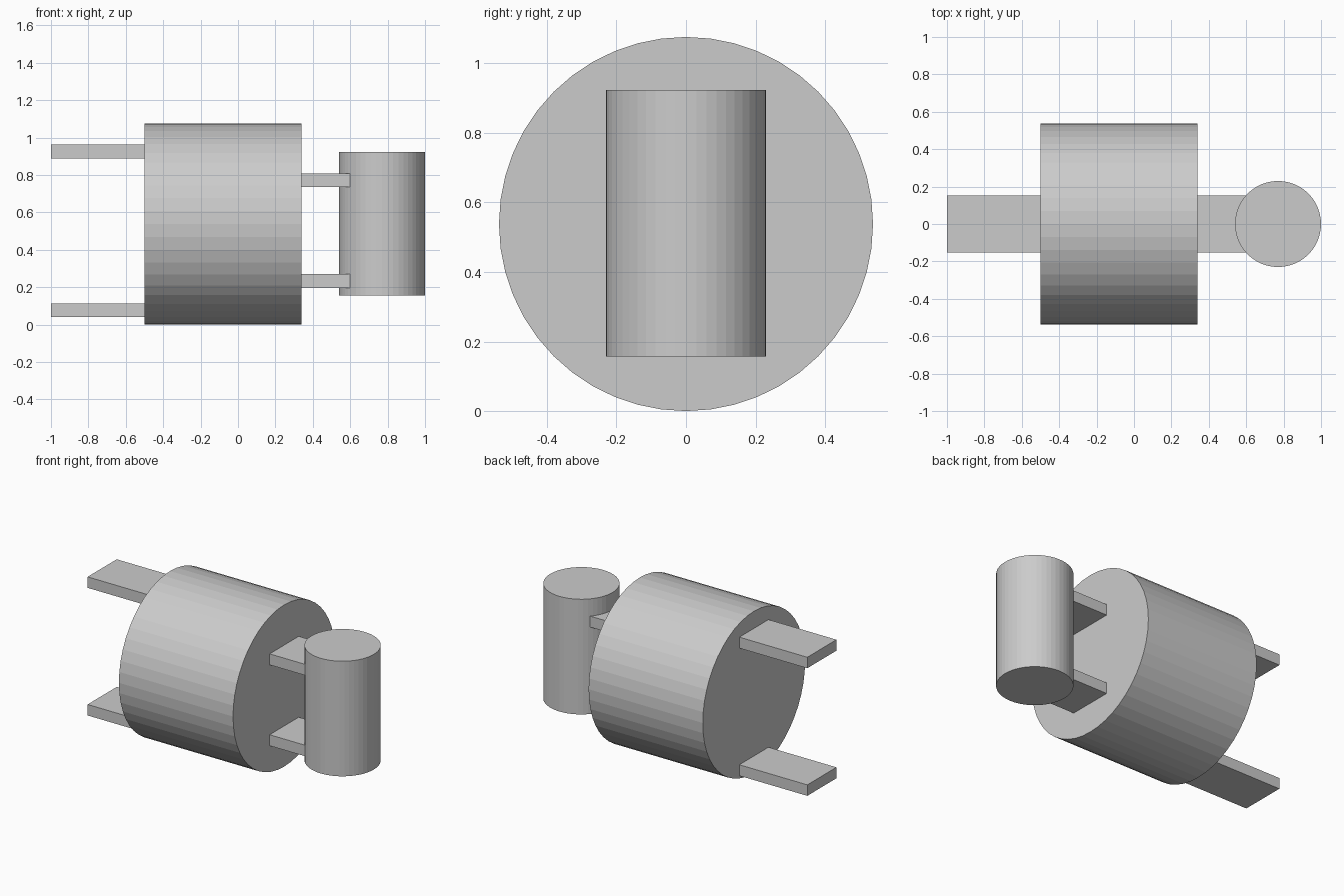
import bpy
from math import pi

if "Cube" in bpy.data.objects:
    bpy.data.objects.remove(bpy.data.objects["Cube"])


def cylinder(name, radius, length, location, rotation=(0, 0, 0)):
    bpy.ops.mesh.primitive_cylinder_add(vertices=48, radius=radius, depth=length,
                                        location=location, rotation=rotation)
    bpy.context.object.name = name


def bar(name, x0, x1, z0, z1, half_width=0.153):
    bpy.ops.mesh.primitive_cube_add(size=1, location=((x0 + x1) / 2, 0, (z0 + z1) / 2))
    ob = bpy.context.object
    ob.name = name
    ob.scale = (x1 - x0, half_width * 2, z1 - z0)


# Large drum lying along x
cylinder("main_drum", 0.538, 0.84, (-0.08, 0, 0.538), (0, pi / 2, 0))

# Upright cylinder at the right end
cylinder("upright_cylinder", 0.23, 0.766, (0.77, 0, 0.54))

# Flat mounting bars on both sides of the drum
for level, z in (("lower", 0.04), ("upper", 0.889)):
    bar(level + "_left_bar", -1.0, -0.48, z, z + 0.073)
for level, z in (("lower", 0.197), ("upper", 0.735)):
    bar(level + "_right_bar", 0.32, 0.60, z, z + 0.073)
